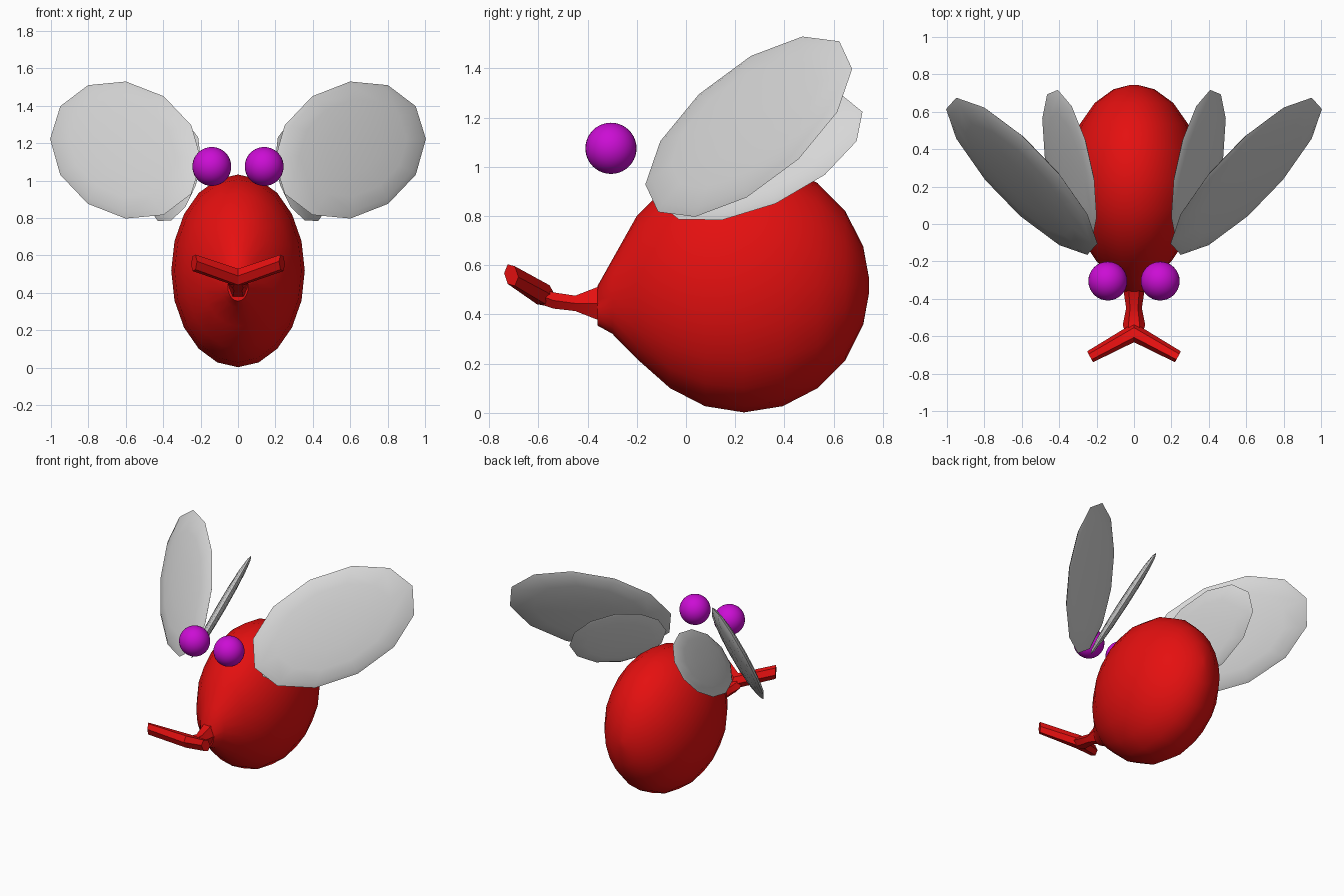
import bpy, bmesh, math
from mathutils import Vector, Matrix

if "Cube" in bpy.data.objects:
    bpy.data.objects.remove(bpy.data.objects["Cube"])


def material(name, rgb):
    m = bpy.data.materials.new(name)
    m.diffuse_color = (*rgb, 1)
    m.use_nodes = True
    m.node_tree.nodes["Principled BSDF"].inputs["Base Color"].default_value = m.diffuse_color
    return m


RED = material("red", (0.78, 0.005, 0.005))
GREY = material("pale grey", (0.68, 0.68, 0.68))
MAGENTA = material("magenta", (0.6, 0.004, 0.66))


def finish(name, bm, mat, angle):
    bmesh.ops.recalc_face_normals(bm, faces=bm.faces)
    mesh = bpy.data.meshes.new(name)
    bm.to_mesh(mesh)
    bm.free()
    mesh.materials.append(mat)
    ob = bpy.data.objects.new(name, mesh)
    bpy.context.collection.objects.link(ob)
    bpy.ops.object.select_all(action='DESELECT')
    ob.select_set(True)
    bpy.context.view_layer.objects.active = ob
    bpy.ops.object.shade_smooth_by_angle(angle=math.radians(angle))
    return ob


def loft(name, rings, sides, mat, angle):
    """Skin elliptical rings given as (centre, half-width vector, half-height)."""
    bm = bmesh.new()
    loops = []
    for c, side, h in rings:
        loop = []
        for i in range(sides):
            a = math.tau * i / sides
            loop.append(bm.verts.new(Vector(c) + Vector(side) * math.cos(a)
                                     + Vector((0, 0, h * math.sin(a)))))
        loops.append(loop)
    for p, q in zip(loops, loops[1:]):
        for i in range(sides):
            j = (i + 1) % sides
            bm.faces.new((p[i], p[j], q[j], q[i]))
    bm.faces.new(loops[0])
    bm.faces.new(loops[-1])
    return finish(name, bm, mat, angle)


def ellipsoid(name, centre, axes, segs, rings, mat):
    """UV sphere whose three half axes are the given vectors."""
    bm = bmesh.new()
    bmesh.ops.create_uvsphere(bm, u_segments=segs, v_segments=rings, radius=1)
    m = Matrix(axes).transposed()
    for v in bm.verts:
        v.co = m @ v.co + Vector(centre)
    return finish(name, bm, mat, 60)


# Round body, narrowing forward to a thin snout
body = []
for deg in [3] + list(range(18, 127, 18)):
    t = math.radians(deg)
    s = math.sin(t)
    body.append(((0, 0.235 + 0.51 * math.cos(t), 0.517), (0.357 * s, 0, 0), 0.515 * s))
for y, z, w, h in ((-0.2, 0.51, 0.2, 0.29), (-0.3, 0.472, 0.1, 0.15),
                   (-0.36, 0.435, 0.055, 0.08)):
    body.append(((0, y, z), (w, 0, 0), h))
loft("body", body, 20, RED, 50)

# Snout stem
loft("snout", [((0, y, z), (w, 0, 0), h) for y, z, w, h in (
    (-0.33, 0.445, 0.06, 0.09), (-0.45, 0.445, 0.042, 0.036),
    (-0.54, 0.457, 0.06, 0.038), (-0.6, 0.48, 0.04, 0.04))], 6, RED, 30)

# Forked tip
loft("snout_fork", [
    ((-0.235, -0.71, 0.56), (-0.016, 0.029, -0.008), 0.046),
    ((0, -0.58, 0.48), (0, 0.052, -0.01), 0.05),
    ((0.235, -0.71, 0.56), (0.016, 0.029, -0.008), 0.046)], 6, RED, 30)

# Eyes and two wings on each side
for side, s in (("right", 1), ("left", -1)):
    ellipsoid("eye_" + side, (0.14 * s, -0.305, 1.075),
              [(0.104, 0, 0), (0, 0.104, 0), (0, 0, 0.104)], 32, 20, MAGENTA)
    for name, c, n, u, a, b, t in (
            ("front_wing_", (0.6, 0.255, 1.163), (0.575, -0.698, 0.427),
             (0.588, 0.706, 0.394), 0.595, 0.352, 0.04),
            ("rear_wing_", (0.345, 0.3, 1.04), (0.83, -0.276, 0.486),
             (0.135, 0.907, 0.399), 0.46, 0.24, 0.03)):
        u = Vector(u).normalized()
        n = Vector(n)
        n = (n - u * n.dot(u)).normalized()
        v = n.cross(u)
        axes = [u * a, v * b, n * t]
        axes = [(k.x * s, k.y, k.z) for k in axes]
        ellipsoid(name + side, (c[0] * s, c[1], c[2]), axes, 12, 8, GREY)
